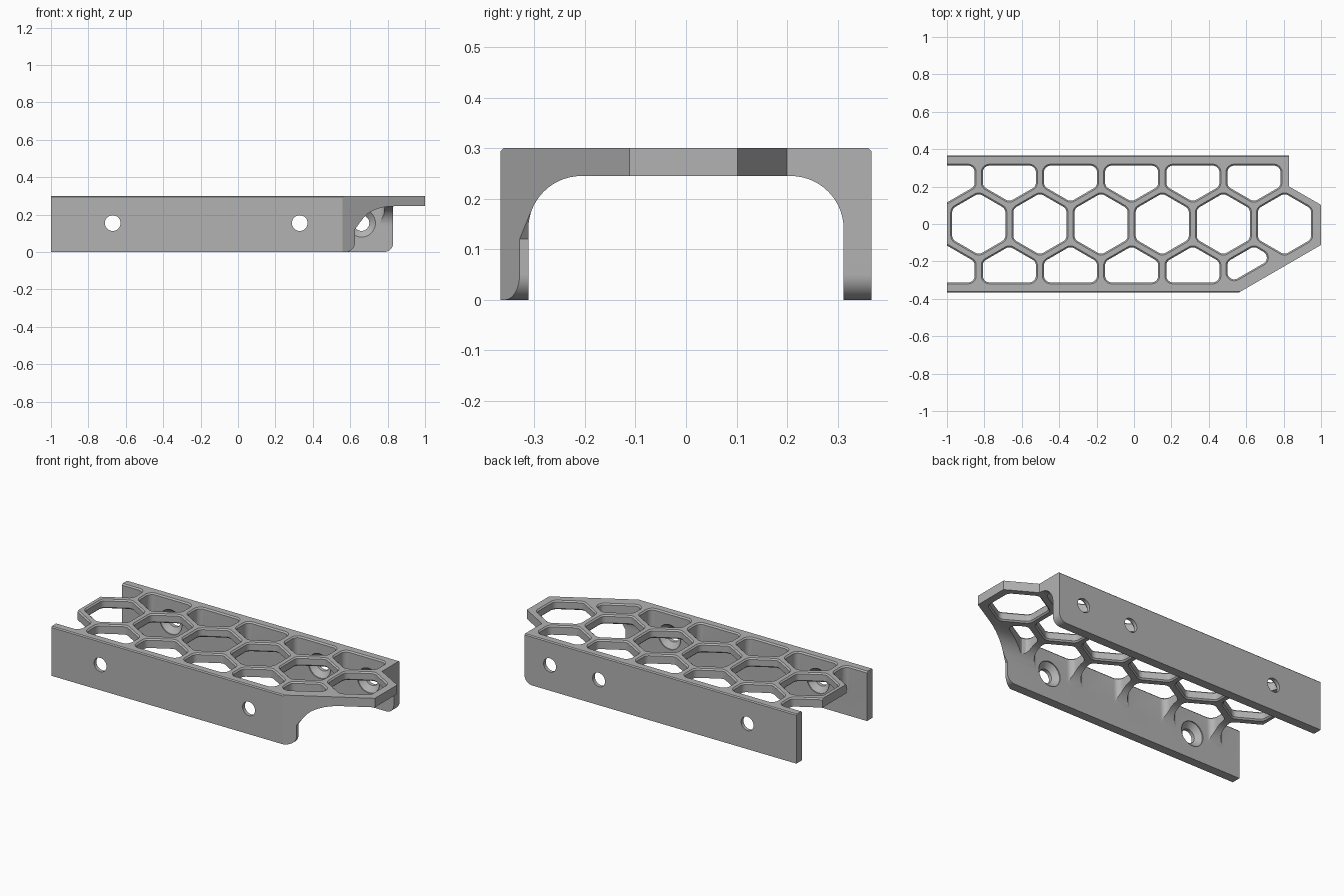
import bpy, bmesh, math
from mathutils import Vector

cube = bpy.data.objects.get("Cube")
if cube:
    bpy.data.objects.remove(cube, do_unlink=True)

W, H = 0.367, 0.30                 # half width and height of the channel
INNER, UNDER, FILLET = 0.312, 0.245, 0.105
PITCH, HEX = 0.327, 0.164          # honeycomb spacing and hole radius
ROW = PITCH * math.sqrt(3) / 2
FIRST = -0.83

grey = bpy.data.materials.new("satin grey")
grey.use_nodes = True
grey.diffuse_color = (0.45, 0.45, 0.45, 1)
bsdf = grey.node_tree.nodes["Principled BSDF"]
bsdf.inputs["Base Color"].default_value = grey.diffuse_color
bsdf.inputs["Roughness"].default_value = 0.6


def loft(bm, rings):
    """Closed solid through a list of equal-length rings."""
    loops = [[bm.verts.new(p) for p in ring] for ring in rings]
    n = len(loops[0])
    faces = [bm.faces.new(loops[0][::-1]), bm.faces.new(loops[-1])]
    for a, b in zip(loops, loops[1:]):
        for i in range(n):
            j = (i + 1) % n
            faces.append(bm.faces.new((a[i], a[j], b[j], b[i])))
    bmesh.ops.recalc_face_normals(bm, faces=faces)


def make(name, bm):
    mesh = bpy.data.meshes.new(name)
    bm.to_mesh(mesh)
    bm.free()
    mesh.materials.append(grey)
    ob = bpy.data.objects.new(name, mesh)
    bpy.context.collection.objects.link(ob)
    return ob


def combine(target, bm, operation):
    """Apply a boolean and discard the cutter."""
    cutter = make("cutter", bm)
    cutter.hide_render = True
    mod = target.modifiers.new("cut", 'BOOLEAN')
    mod.operation, mod.object, mod.solver = operation, cutter, 'EXACT'
    bpy.context.view_layer.objects.active = target
    bpy.ops.object.modifier_apply(modifier=mod.name)
    bpy.data.objects.remove(cutter, do_unlink=True)


def rounded(pts, r, grow=0.0, steps=6):
    """Convex polygon with rounded corners, optionally grown outward."""
    pts = [Vector(p) for p in pts]
    if sum(a.cross(b) for a, b in zip(pts, pts[1:] + pts[:1])) < 0:
        pts.reverse()
    out = []
    for i, p in enumerate(pts):
        e1 = (p - pts[i - 1]).normalized()
        e2 = (pts[(i + 1) % len(pts)] - p).normalized()
        n1, n2 = Vector((e1.y, -e1.x)), Vector((e2.y, -e2.x))
        centre = p - (n1 + n2) * (r / (1 + n1.dot(n2)))
        for k in range(steps + 1):
            d = n1.lerp(n2, k / steps).normalized()
            out.append(centre + d * (r + grow))
    return out


def window(bm, pts, levels):
    loft(bm, [[(p.x, p.y, z) for p in rounded(pts, 0.035, g)] for z, g in levels])


def arc(cx, cy, r, start, end, n=14):
    return [(cx + r * math.cos(math.radians(start + (end - start) * k / n)),
             cy + r * math.sin(math.radians(start + (end - start) * k / n)))
            for k in range(n + 1)]


# Channel: arched section swept along x
c = 0.006
half = [(INNER, 0), (W, 0), (W, H - c), (W - c, H)]
arch = arc(INNER - FILLET, UNDER - FILLET, FILLET, 90, 0)
section = half + [(-y, z) for y, z in half[::-1]]
section += [(-y, z) for y, z in arch[::-1]] + arch
bm = bmesh.new()
loft(bm, [[(x, y, z) for y, z in section] for x in (-1, 1.1)])
body = make("honeycomb_channel", bm)

# Trim to the plan outline with its slanted nose
plan = [(-1.2, -0.5), (0.33, -0.5), (1, -0.112), (1, 0.102),
        (0.83, 0.2), (0.83, 0.5), (-1.2, 0.5)]
bm = bmesh.new()
loft(bm, [[(x, y, z) for x, y in plan] for z in (-0.1, 0.4)])
combine(body, bm, 'INTERSECT')

# Round the lower wall corners at the nose end
bm = bmesh.new()
for x, y0, y1 in ((0.625, -0.4, -0.2), (0.83, 0.25, 0.4)):
    curve = arc(x - 0.05, 0.05, 0.05, -90, 0)
    edge = [(x - 0.05, -0.02)] + curve + [(x, 0.12), (x + 0.035, 0.17),
                                          (x + 0.3, 0.17), (x + 0.3, -0.02)]
    loft(bm, [[(px, y, pz) for px, pz in edge] for y in (y0, y1)])
combine(body, bm, 'DIFFERENCE')

# Honeycomb windows in the top plate
flare = 0.008
hex_levels = [(0.2, flare), (UNDER, flare), (UNDER + flare, 0),
              (H - flare, 0), (H, flare), (H + 0.05, flare)]
side_levels = [(0.05, 0)] + hex_levels[3:]
bm = bmesh.new()
for i in range(6):
    cx = FIRST + i * PITCH
    window(bm, [(cx + HEX * math.sin(math.radians(60 * k)),
                 HEX * math.cos(math.radians(60 * k))) for k in range(6)], hex_levels)

# Side windows, open notches at the tail, and a slanted window by the nose
hw, low, mid, top = HEX * math.sqrt(3) / 2, ROW - HEX, ROW - HEX / 2, 0.312
for s in (-1, 1):
    for i in range(5):
        cx = FIRST + (i + 0.5) * PITCH
        pts = [(cx - hw, top), (cx - hw, mid), (cx, low), (cx + hw, mid), (cx + hw, top)]
        if s < 0 and i == 4:
            pts = [(cx - hw, mid), (cx, low), (cx + 0.104, low + 0.061), (cx - hw, 0.322)]
        window(bm, [(x, s * y) for x, y in pts], side_levels)
    cx = FIRST - PITCH / 2
    notch = [(cx + hw, top), (cx + hw, mid), (-1.15, mid - (1.15 + cx + hw) * 0.577),
             (-1.15, top)]
    window(bm, [(x, s * y) for x, y in notch], side_levels)
combine(body, bm, 'DIFFERENCE')

# Screw holes, countersunk from inside
bm = bmesh.new()
for s, places in ((-1, (-0.67, 0.33)), (1, (-0.67, 0.33, 0.66))):
    for x in places:
        steps = [(0.22, 0.075), (0.318, 0.075), (0.345, 0.042), (0.42, 0.042)]
        loft(bm, [[(px, s * y, pz) for px, pz in arc(x, 0.155, r, 0, 348.75, 31)]
                  for y, r in steps])
combine(body, bm, 'DIFFERENCE')

bpy.ops.object.select_all(action='DESELECT')
body.select_set(True)
bpy.context.view_layer.objects.active = body
bpy.ops.object.shade_smooth_by_angle(angle=math.radians(20))
